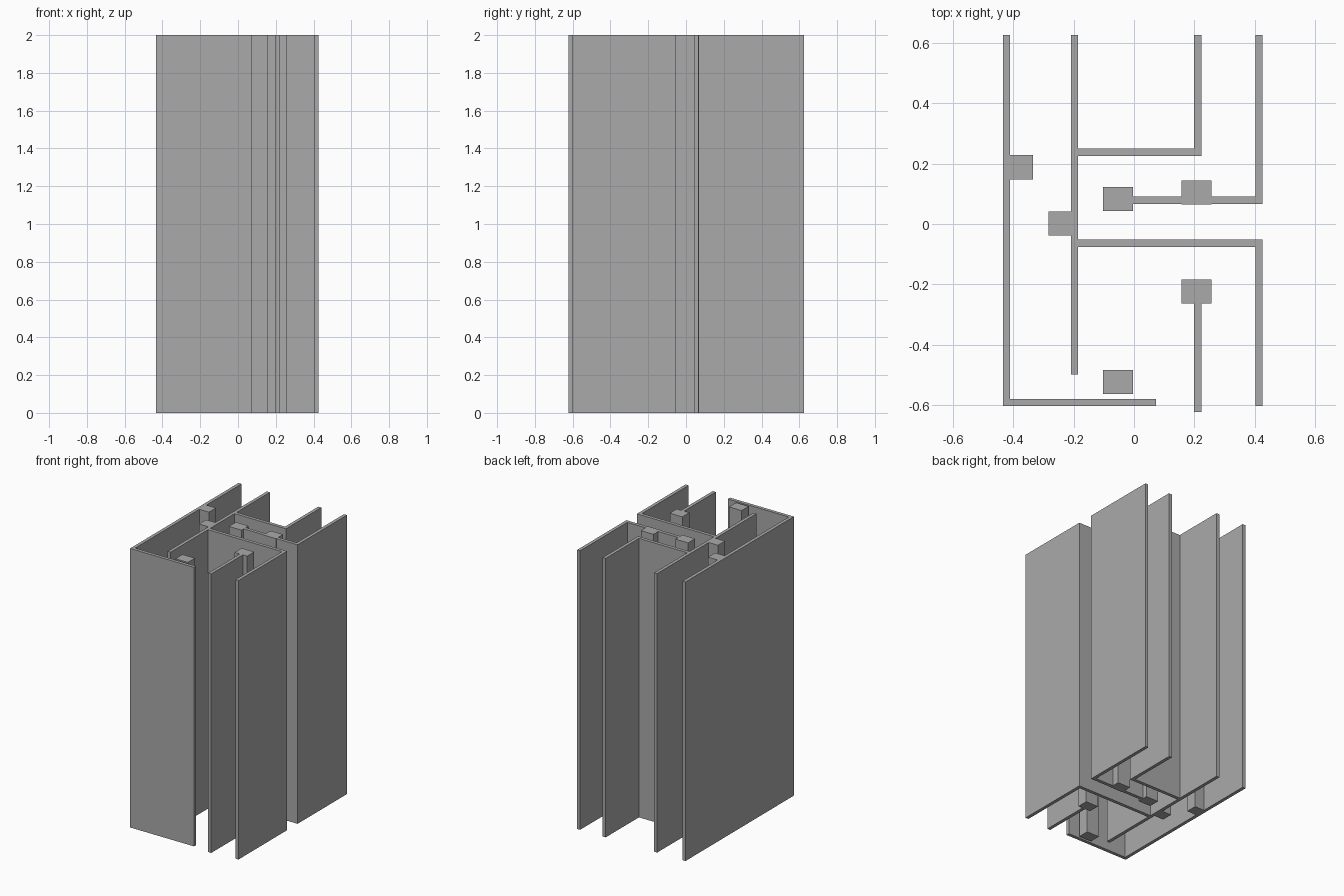
import bpy
import bmesh
from mathutils import Matrix, Vector

cube = bpy.data.objects.get("Cube")
if cube:
    bpy.data.objects.remove(cube, do_unlink=True)

HEIGHT = 2.0
THICK = 0.024

# One plain grey for the whole building
grey = bpy.data.materials.new("plain grey")
grey.use_nodes = True
colour = (0.4, 0.4, 0.4, 1.0)
grey.diffuse_color = colour
grey.node_tree.nodes["Principled BSDF"].inputs["Base Color"].default_value = colour


def block(name, left, right, front, back):
    """Full-height block with the given rectangular footprint."""
    mesh = bpy.data.meshes.new(name)
    bm = bmesh.new()
    size = Vector((right - left, back - front, HEIGHT))
    centre = Vector((left + right, front + back, HEIGHT)) / 2
    bmesh.ops.create_cube(
        bm, size=1, matrix=Matrix.Translation(centre) @ Matrix.Diagonal(size).to_4x4())
    bm.to_mesh(mesh)
    bm.free()
    mesh.materials.append(grey)
    bpy.context.collection.objects.link(bpy.data.objects.new(name, mesh))


def deep_wall(name, left, front, back):
    """Thin wall running from front to back."""
    block(name, left, left + THICK, front, back)


def cross_wall(name, front, left, right):
    """Thin wall running from left to right."""
    block(name, left, right, front, front + THICK)


def post(name, x, y, width):
    """Square-edged post around a centre point."""
    block(name, x - width / 2, x + width / 2, y - 0.04, y + 0.04)


# Walls running front to back
BACK = 0.625
FRONT = -0.603
deep_wall("outer_right_wall", -0.434, FRONT, BACK)
deep_wall("inner_right_wall", -0.209, -0.498, BACK)
deep_wall("back_inner_wall", 0.199, 0.225, BACK)
deep_wall("back_outer_wall", 0.402, 0.067, BACK)
deep_wall("front_outer_wall", 0.402, FRONT, -0.052)
deep_wall("front_inner_wall", 0.199, -0.622, -0.262)

# Walls running left to right, butted against the deep walls
cross_wall("front_cross_wall", FRONT, -0.41, 0.073)
cross_wall("middle_cross_wall", -0.076, -0.185, 0.402)
cross_wall("short_cross_wall", 0.067, -0.003, 0.402)
cross_wall("back_cross_wall", 0.225, -0.185, 0.199)

# Posts
post("outer_wall_post", -0.372, 0.188, 0.076)
post("inner_wall_post", -0.246, 0.002, 0.074)
for label, x, y in (("centre", -0.053, 0.083), ("cross_wall", 0.207, 0.104),
                    ("front_wall", 0.207, -0.223), ("front", -0.053, -0.523)):
    post(label + "_post", x, y, 0.1)
